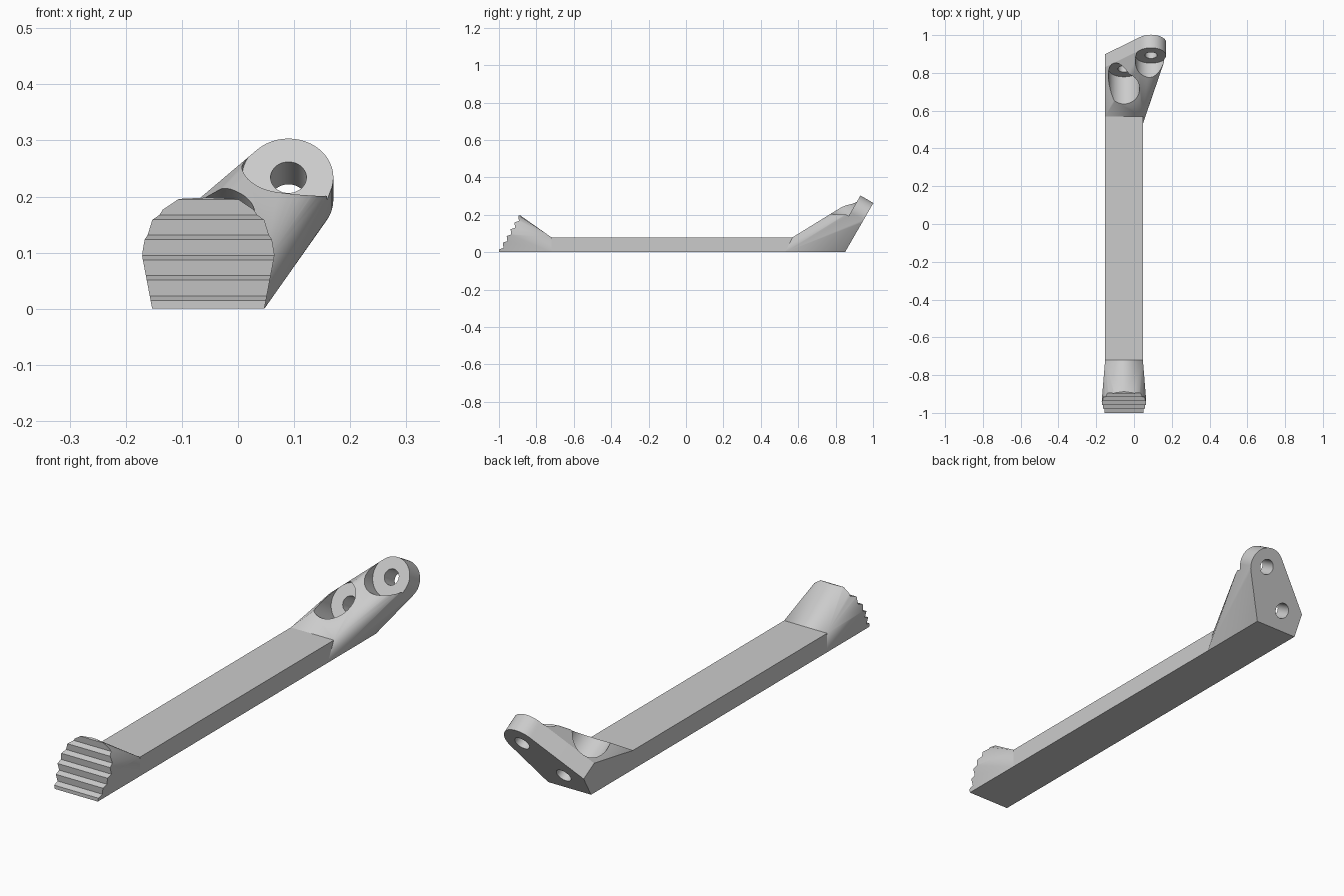
import bpy, bmesh, math
from mathutils import Vector

if "Cube" in bpy.data.objects:
    bpy.data.objects.remove(bpy.data.objects["Cube"])

GREY = (0.6, 0.6, 0.6, 1)
grey = bpy.data.materials.new("plain grey")
grey.use_nodes = True
grey.diffuse_color = GREY
grey.node_tree.nodes["Principled BSDF"].inputs["Base Color"].default_value = GREY

LEFT, RIGHT, MID, THICK = -0.153, 0.047, -0.053, 0.08
UP = Vector((0, 0.5, math.sqrt(0.75)))       # up the tilted flange
OUT = Vector((0, -math.sqrt(0.75), 0.5))     # out of its front face
FOOT = Vector((0, 0.85, 0))


def finish(name, bm):
    bmesh.ops.recalc_face_normals(bm, faces=bm.faces)
    mesh = bpy.data.meshes.new(name)
    bm.to_mesh(mesh)
    bm.free()
    mesh.materials.append(grey)
    obj = bpy.data.objects.new(name, mesh)
    bpy.context.collection.objects.link(obj)
    return obj


def hull(name, points):
    bm = bmesh.new()
    verts = [bm.verts.new(p) for p in points]
    res = bmesh.ops.convex_hull(bm, input=verts)
    loose = {v for v in res["geom_interior"] if isinstance(v, bmesh.types.BMVert)}
    bmesh.ops.delete(bm, geom=list(loose), context='VERTS')
    bmesh.ops.dissolve_limit(bm, angle_limit=0.002, verts=bm.verts, edges=bm.edges)
    return finish(name, bm)


def prism(name, profile, x0, x1):
    bm = bmesh.new()
    face = bm.faces.new([bm.verts.new((x0, y, z)) for y, z in profile])
    side = bmesh.ops.extrude_face_region(bm, geom=[face])["geom"]
    bmesh.ops.translate(bm, vec=(x1 - x0, 0, 0),
                        verts=[v for v in side if isinstance(v, bmesh.types.BMVert)])
    return finish(name, bm)


def on_flange(x, s, n):
    return FOOT + Vector((x, 0, 0)) + UP * s + OUT * n


def rod(x, s, radius, n0, n1):
    bm = bmesh.new()
    bmesh.ops.create_cone(bm, cap_ends=True, segments=48, radius1=radius,
                          radius2=radius, depth=n1 - n0)
    obj = finish("bore_cutter", bm)
    obj.rotation_mode = 'QUATERNION'
    obj.rotation_quaternion = OUT.to_track_quat('Z', 'Y')
    obj.location = on_flange(x, s, (n0 + n1) / 2)
    return obj


def cut(obj, cutter):
    cutter.hide_render = True
    mod = obj.modifiers.new("cut", 'BOOLEAN')
    mod.operation, mod.solver, mod.object = 'DIFFERENCE', 'EXACT', cutter
    bpy.context.view_layer.objects.active = obj
    bpy.ops.object.modifier_apply(modifier=mod.name)
    bpy.data.objects.remove(cutter)


def smooth(obj):
    bpy.ops.object.select_all(action='DESELECT')
    obj.select_set(True)
    bpy.context.view_layer.objects.active = obj
    bpy.ops.object.shade_smooth_by_angle(angle=math.radians(25))


# Long straight bar
prism("lever_bar", [(-0.72, 0), (0.53, 0), (0.57, THICK), (-0.72, THICK)], LEFT, RIGHT)

# Tilted mounting flange blended into the bar
holes = [(0.09, 0.224), (MID, 0.08)]
eye_x, eye_s = holes[0]
outline = [(LEFT, 0), (RIGHT, 0), (LEFT, 0.098)]
for i in range(48):
    a = math.tau * i / 48
    outline.append((eye_x + 0.08 * math.cos(a), eye_s + 0.08 * math.sin(a)))
points = [on_flange(x, s, n) for x, s in outline for n in (0, THICK)]
points += [(x, y, z) for x in (LEFT, RIGHT) for y, z in ((0.53, 0), (0.57, THICK))]
flange = hull("mounting_flange", points)
for x, s in holes:
    cut(flange, rod(x, s, 0.032, -0.1, 0.2))
    cut(flange, rod(x, s, 0.083, THICK, 0.6))
smooth(flange)

# Flared pad at the front end
half = [(0.1, 0), (0.119, 0.1), (0.113, 0.125), (0.1, 0.158),
        (0.08, 0.182), (0.05, 0.197), (0, 0.202)]
points = [(MID + side * w, -1.009 + 0.575 * z, z) for w, z in half for side in (-1, 1)]
points += [(x, -0.72, z) for x in (LEFT, RIGHT) for z in (0, THICK)]
pad = hull("foot_pad", points)

# Stepped grip ridges across the pad
steps = [(-1.2, -0.05), (-1, -0.05)]
for k in range(6):
    y, z = -1 + 0.0207 * k, 0.015 + 0.036 * k
    steps += [(y, z), (y + 0.024, z + 0.008)]
steps += [(-0.87, 0.3), (-1.2, 0.3)]
cut(pad, prism("ridge_cutter", steps, -0.4, 0.4))
smooth(pad)
